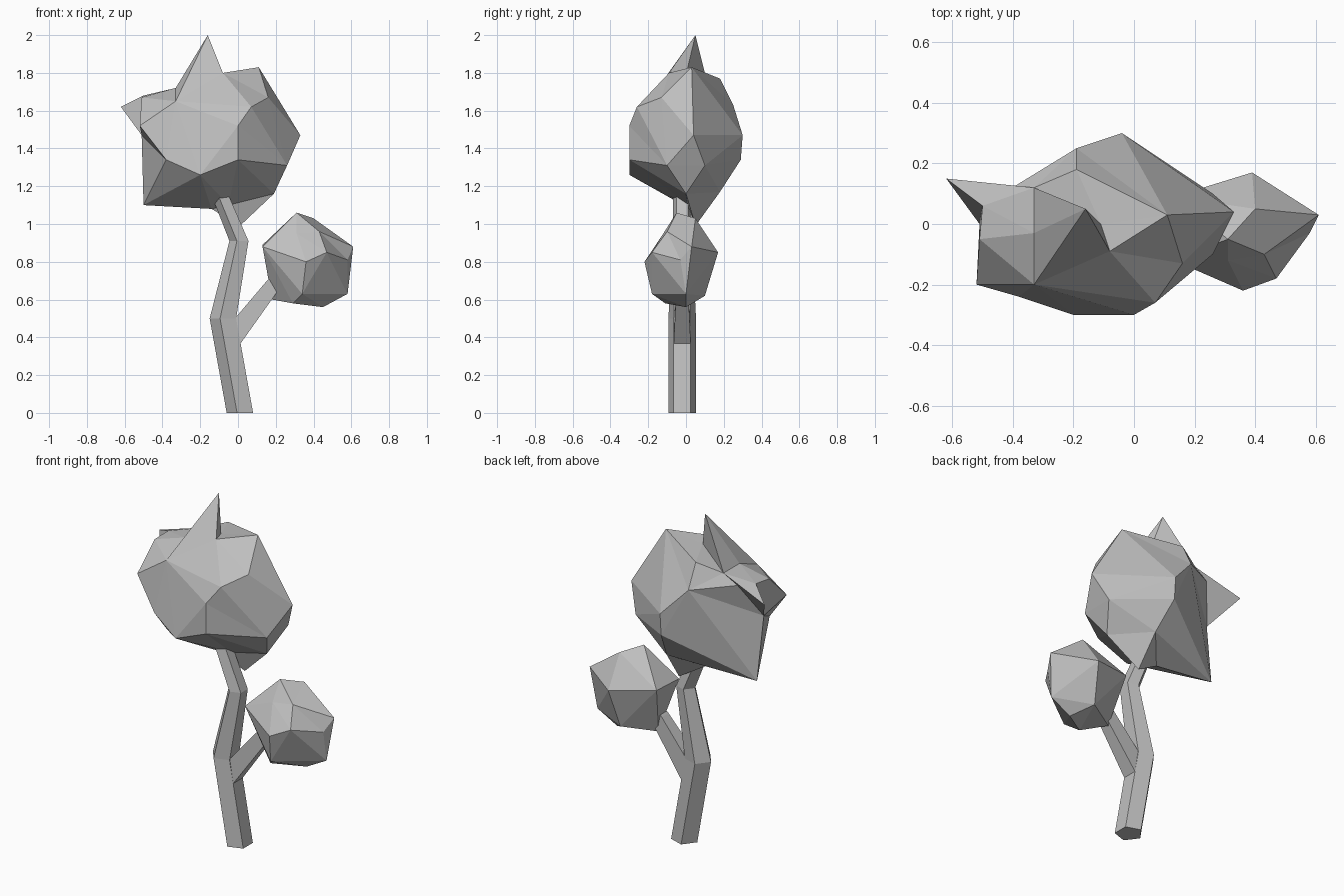
import bpy
import bmesh
from mathutils import Vector

default_cube = bpy.data.objects.get("Cube")
if default_cube:
    bpy.data.objects.remove(default_cube, do_unlink=True)

# One plain grey for the whole plant
grey = bpy.data.materials.new("plain_grey")
grey.use_nodes = True
colour = (0.52, 0.52, 0.52, 1)
grey.diffuse_color = colour
grey.node_tree.nodes["Principled BSDF"].inputs["Base Color"].default_value = colour


def finish(bm, name):
    """Turn a bmesh into a flat shaded object."""
    bmesh.ops.recalc_face_normals(bm, faces=bm.faces)
    mesh = bpy.data.meshes.new(name)
    bm.to_mesh(mesh)
    bm.free()
    mesh.materials.append(grey)
    obj = bpy.data.objects.new(name, mesh)
    bpy.context.collection.objects.link(obj)
    return obj


def faceted_blob(name, centre, corners):
    """Wrap triangles around a centre, then push each corner to its own distance."""
    centre = Vector(centre)
    bm = bmesh.new()
    target = {}
    for corner in corners:
        direction = (Vector(corner) - centre).normalized()
        target[bm.verts.new(direction)] = Vector(corner)
    bmesh.ops.convex_hull(bm, input=list(bm.verts))
    for vert, position in target.items():
        if vert.is_valid:
            vert.co = position
    return finish(bm, name)


def spike(name, tip, base):
    """Close a pyramid between a loop of crown corners and a tip."""
    bm = bmesh.new()
    top = bm.verts.new(tip)
    loop = [bm.verts.new(point) for point in base]
    for i, vert in enumerate(loop):
        bm.faces.new((loop[i - 1], vert, top))
    bm.faces.new(loop)
    return finish(bm, name)


def loft(name, rings):
    """Skin a closed tube through rings of matching point counts."""
    bm = bmesh.new()
    loops = [[bm.verts.new(point) for point in ring] for ring in rings]
    for low, high in zip(loops, loops[1:]):
        for i in range(len(low)):
            j = (i + 1) % len(low)
            bm.faces.new((low[i], low[j], high[j], high[i]))
    bm.faces.new(loops[0])
    bm.faces.new(loops[-1])
    return finish(bm, name)


# Crooked five-sided trunk: (x, z, thickness) along the stem
pentagon = [(.07, -.045), (.07, .045), (-.015, .073), (-.07, 0), (-.015, -.073)]
stem = [(.01, 0, 1), (-.08, .5, 1), (.005, .91, .72), (-.09, 1.14, .65), (-.1, 1.3, .4)]
loft("trunk", [[(cx + px * s, -.02 + py * s, z) for px, py in pentagon]
               for cx, z, s in stem])

# Tapering side branch: (x, z, half width, half depth)
limb = [(-.03, .4, .055, .045), (.18, .67, .04, .032), (.3, .8, .03, .02)]
loft("side_branch", [[(x + w * sx * .75, -.02 + d * sy, z - w * sx * .65)
                      for sx, sy in ((-1, -1), (1, -1), (1, 1), (-1, 1))]
                     for x, z, w, d in limb])

# Crown corners that the spikes share
front_notch, front_ridge = (-.33, -.2, 1.65), (-.08, -.09, 1.8)
top_ridge, back_notch, mid_notch = (-.11, 0, 1.79), (-.33, .12, 1.72), (-.33, -.03, 1.72)
side_high, side_low = (-.5, .06, 1.68), (-.51, 0, 1.47)

# Large faceted crown
crown = [
    front_notch, front_ridge, top_ridge, back_notch, mid_notch, side_high, side_low,
    (.11, .03, 1.83), (-.51, -.05, 1.67), (-.19, .18, 1.77), (-.19, .25, 1.63),
    (.16, -.13, 1.67), (.07, -.26, 1.62), (-.52, -.2, 1.52), (0, -.3, 1.52),
    (.33, .04, 1.47), (-.04, .3, 1.47), (-.38, -.24, 1.34), (0, -.3, 1.34),
    (.26, -.1, 1.31), (.26, .1, 1.31), (-.04, .29, 1.34), (-.2, -.3, 1.26),
    (.19, 0, 1.16), (0, .18, 1.17), (-.5, .05, 1.1), (-.14, .02, 1.08),
    (-.05, .01, 1.1), (.01, .05, .99),
]
faceted_blob("crown", (-.12, 0, 1.42), crown)
spike("top_spike", (-.16, .05, 2),
      [front_notch, front_ridge, top_ridge, back_notch, mid_notch])
spike("side_spike", (-.62, .15, 1.62), [side_high, back_notch, side_low])

# Small leaf cluster at the end of the branch
cluster = [
    (.31, -.05, 1.06), (.4, .05, 1.03), (.31, -.12, .95), (.43, -.1, .96),
    (.61, .03, .88), (.47, -.18, .85), (.39, .17, .85), (.13, .09, .89),
    (.13, -.12, .88), (.36, -.22, .8), (.58, -.03, .81), (.58, 0, .63),
    (.45, 0, .56), (.34, -.18, .63), (.29, -.11, .58), (.18, 0, .6),
    (.36, .1, .62),
]
faceted_blob("leaf_cluster", (.37, -.02, .8), cluster)
